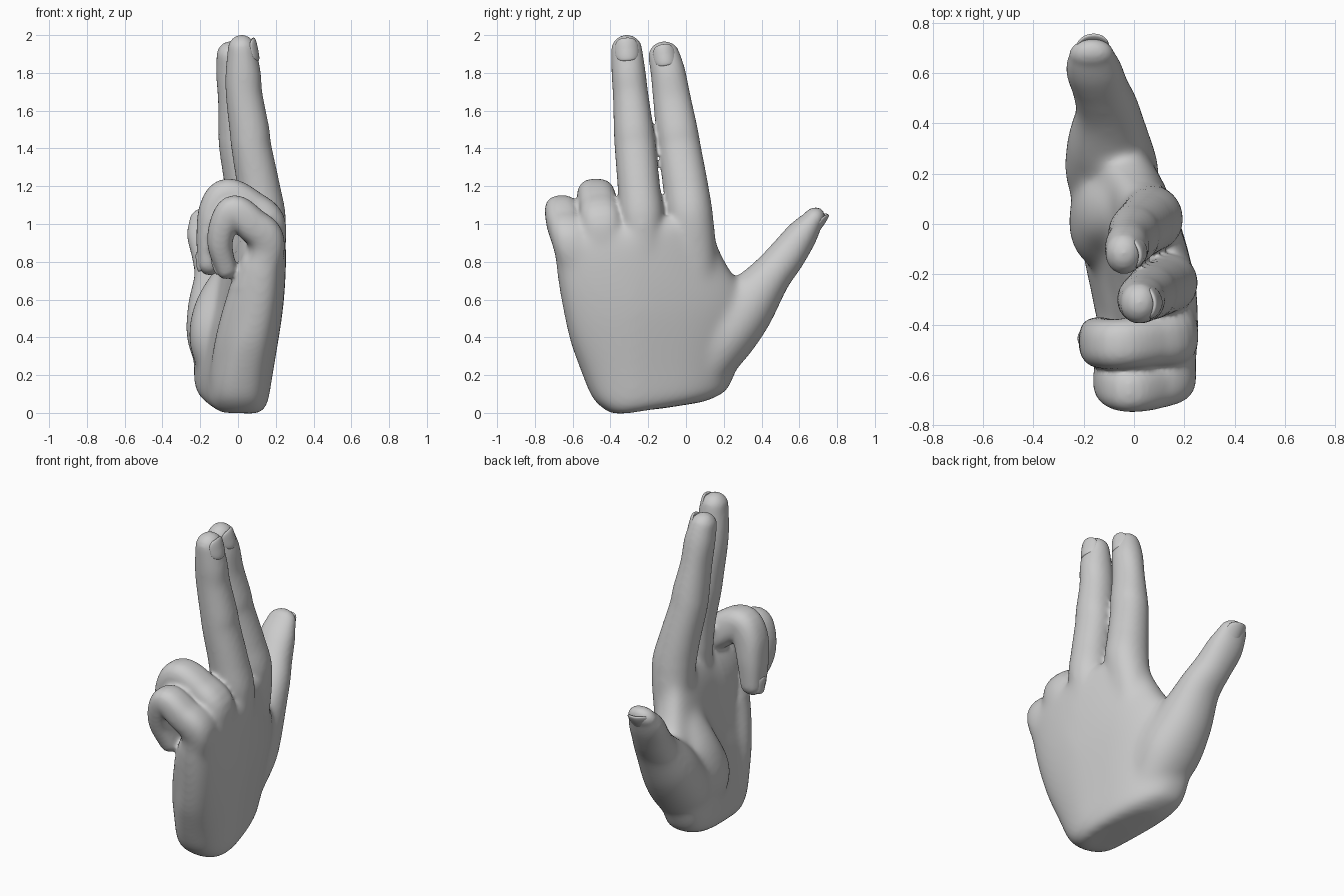
import bpy, bmesh, math
from mathutils import Vector

if "Cube" in bpy.data.objects:
    bpy.data.objects.remove(bpy.data.objects["Cube"])

bm = bmesh.new()

def loft(rings):
    """Close a stack of equally sized rings into a solid."""
    vs = [[bm.verts.new(p) for p in r] for r in rings]
    n = len(vs[0])
    fs = [bm.faces.new((a[i], a[(i + 1) % n], b[(i + 1) % n], b[i]))
          for a, b in zip(vs, vs[1:]) for i in range(n)]
    fs += [bm.faces.new(vs[0][::-1]), bm.faces.new(vs[-1])]
    bmesh.ops.recalc_face_normals(bm, faces=fs)

def spline(rows, steps=6):
    """Catmull-Rom through rows of numbers."""
    R = [rows[0]] + list(rows) + [rows[-1]]
    out = []
    for k in range(1, len(R) - 2):
        for s in range(steps):
            t = s / steps
            out.append([0.5 * (2 * b + (c - a) * t + (2 * a - 5 * b + 4 * c - d) * t * t
                               + (3 * b - a - 3 * c + d) * t ** 3)
                        for a, b, c, d in zip(*R[k - 1:k + 3])])
    return out + [list(rows[-1])]

def sgnpow(v, e):
    return math.copysign(abs(v) ** e, v)

def digit(rows, side, e=.95):
    """Round-ended tube; row = x, y, z, radius along side, thickness radius."""
    pts = spline(rows)
    P = [Vector(p[:3]) for p in pts]
    T = [(P[min(i + 1, len(P) - 1)] - P[max(i - 1, 0)]).normalized() for i in range(len(P))]
    items = [(p, t, q[3] + .004, q[4] + .003) for p, t, q in zip(P, T, pts)]

    def cap(item, sign):
        p, t, a, b = item
        return [(p + t * sign * (a + b) / 2 * math.sin(w), t, a * math.cos(w), b * math.cos(w))
                for w in map(math.radians, (20, 40, 60, 75, 86))]
    items = cap(items[0], -1)[::-1] + items + cap(items[-1], 1)
    rings = []
    for p, t, a, b in items:
        u = (side - t * side.dot(t)).normalized()
        v = t.cross(u)
        rings.append([p + u * a * sgnpow(math.cos(k * math.pi / 14), e)
                      + v * b * sgnpow(math.sin(k * math.pi / 14), e) for k in range(28)])
    loft(rings)

Y, X = Vector((0, 1, 0)), Vector((1, 0, 0))

# palm: z, y min, y max, x palm, x back (arched and sloped across y)
palm = [(.0, -.40, .10, -.09, .12), (.03, -.455, .20, -.14, .155), (.08, -.50, .24, -.17, .17),
        (.20, -.545, .285, -.17, .188), (.42, -.61, .34, -.13, .222), (.55, -.64, .31, -.09, .238),
        (.70, -.668, .22, -.055, .248), (.86, -.69, .15, -.02, .25), (.95, -.685, .13, .02, .24),
        (1.01, -.62, .08, .07, .20)]
rings = []
for z, y0, y1, x0, x1 in spline(palm, 3):
    ring = []
    for k in range(48):
        c, s = math.cos(k * math.pi / 24), math.sin(k * math.pi / 24)
        y = (y0 + y1) / 2 + (y1 - y0) / 2 * sgnpow(c, .75)
        x = (x0 + x1) / 2 + (x1 - x0) / 2 * sgnpow(s, .75)
        t = y + .27
        shift = -.18 * t - .08 * t * t if t > 0 else -.05 * t
        lift = .35 * max(0, -t - .08) * max(0, 1 - z / .4)
        ring.append((x + shift, y, z + .16 * t + lift))
    rings.append(ring)
loft(rings)

# palm pads at thumb root and little-finger edge
digit([(-.06, -.04, .22, .14, .12), (-.105, .0, .38, .18, .15), (-.09, .05, .56, .16, .135),
       (-.01, .05, .76, .11, .09)], Y)
digit([(-.03, -.36, .18, .12, .12), (.0, -.44, .38, .12, .12), (.05, -.51, .6, .12, .11),
       (.10, -.56, .78, .11, .09)], Y)

# two straight fingers, running down into the back of the hand
digit([(.10, -.22, .6, .08, .10), (.125, -.225, .85, .095, .115), (.128, -.235, 1.03, .115, .122),
       (.108, -.25, 1.2, .108, .11), (.072, -.268, 1.4, .105, .103), (.06, -.277, 1.5, .101, .102),
       (.033, -.293, 1.68, .09, .094), (.027, -.304, 1.8, .086, .09), (.02, -.314, 1.923, .078, .072)], Y)
digit([(.025, .04, .45, .10, .09), (.055, .045, .80, .115, .11), (.07, .02, 1.03, .12, .122),
       (.045, -.002, 1.2, .115, .112), (.006, -.034, 1.4, .109, .102), (-.003, -.049, 1.5, .106, .098),
       (-.02, -.074, 1.66, .096, .083), (-.03, -.095, 1.8, .088, .083), (-.04, -.116, 1.888, .08, .071)], Y)

# two curled fingers
digit([(.12, -.42, .72, .09, .09), (.155, -.445, .98, .11, .1), (.06, -.462, 1.082, .102, .098),
       (-.055, -.477, 1.142, .096, .096), (-.115, -.475, 1.07, .096, .09), (-.14, -.465, .94, .091, .077),
       (-.15, -.455, .80, .074, .062)], Y, .8)
digit([(.11, -.56, .68, .08, .08), (.155, -.61, .90, .095, .095), (.07, -.642, 1.0, .092, .088),
       (-.02, -.658, 1.07, .085, .08), (-.075, -.64, 1.0, .084, .072), (-.095, -.61, .89, .079, .063),
       (-.065, -.575, .77, .064, .053)], Y, .8)

# thumb
digit([(-.055, .07, .25, .14, .15), (-.085, .195, .40, .182, .165), (-.10, .315, .56, .165, .155),
       (-.105, .445, .725, .125, .11), (-.132, .535, .835, .108, .096), (-.16, .615, .945, .106, .08),
       (-.168, .672, 1.02, .086, .055)], X)

# fuse everything into one skin
mesh = bpy.data.meshes.new("hand_parts")
bm.to_mesh(mesh)
bm.free()
hand = bpy.data.objects.new("hand", mesh)
bpy.context.collection.objects.link(hand)
m = hand.modifiers.new("fuse", 'REMESH')
m.mode, m.voxel_size = 'VOXEL', .0115
skin = bpy.data.meshes.new_from_object(hand.evaluated_get(bpy.context.evaluated_depsgraph_get()))
hand.modifiers.clear()
hand.data = skin
skin.name = "hand"
for f in skin.polygons:
    f.use_smooth = True

# strong blending over the palm, light blending on the fingers
g = hand.vertex_groups.new(name="palm")
for v in skin.vertices:
    x, y, z = v.co
    w = min(1, max(0, (1.06 - z) / .15)) * min(1, max(0, (.50 - y) / .15))
    if y < -.36 and z > .66:
        w *= min(1, max(0, (x - .03) / .08))
    if w > 0:
        g.add([v.index], w, 'REPLACE')
m = hand.modifiers.new("blend_palm", 'SMOOTH')
m.factor, m.iterations, m.vertex_group = .5, 70, "palm"
m = hand.modifiers.new("soften", 'SMOOTH')
m.factor, m.iterations = .5, 6

def nail(name, pos, normal, along, length, width):
    """Thin rounded plate lying on a fingertip."""
    n = Vector(normal).normalized()
    a = Vector(along)
    a = (a - n * a.dot(n)).normalized()
    w = n.cross(a)
    b = bmesh.new()
    bmesh.ops.create_uvsphere(b, u_segments=32, v_segments=16, radius=1)
    for v in b.verts:
        p = v.co.copy()
        p /= max(1e-6, (abs(p.x) ** 3 + abs(p.y) ** 3 + abs(p.z) ** 3) ** (1 / 3))
        v.co = (Vector(pos) + a * p.x * length + w * p.y * width
                + n * (p.z * .012 - .026 * p.y * p.y))
    me = bpy.data.meshes.new(name)
    b.to_mesh(me)
    b.free()
    for f in me.polygons:
        f.use_smooth = True
    bpy.context.collection.objects.link(bpy.data.objects.new(name, me))

nail("middle_nail", (.094, -.314, 1.925), (1, 0, .2), (0, -.07, 1), .062, .062)
nail("index_nail", (.035, -.113, 1.895), (1, .05, .2), (0, -.17, 1), .058, .058)
nail("ring_nail", (-.21, -.455, .80), (-1, 0, -.1), (0, 0, -1), .052, .05)
nail("little_nail", (-.122, -.578, .775), (-1, 0, -.35), (.3, .1, -1), .045, .042)
nail("thumb_nail", (-.17, .714, .995), (-.15, .8, -.55), (0, .6, .8), .068, .068)
